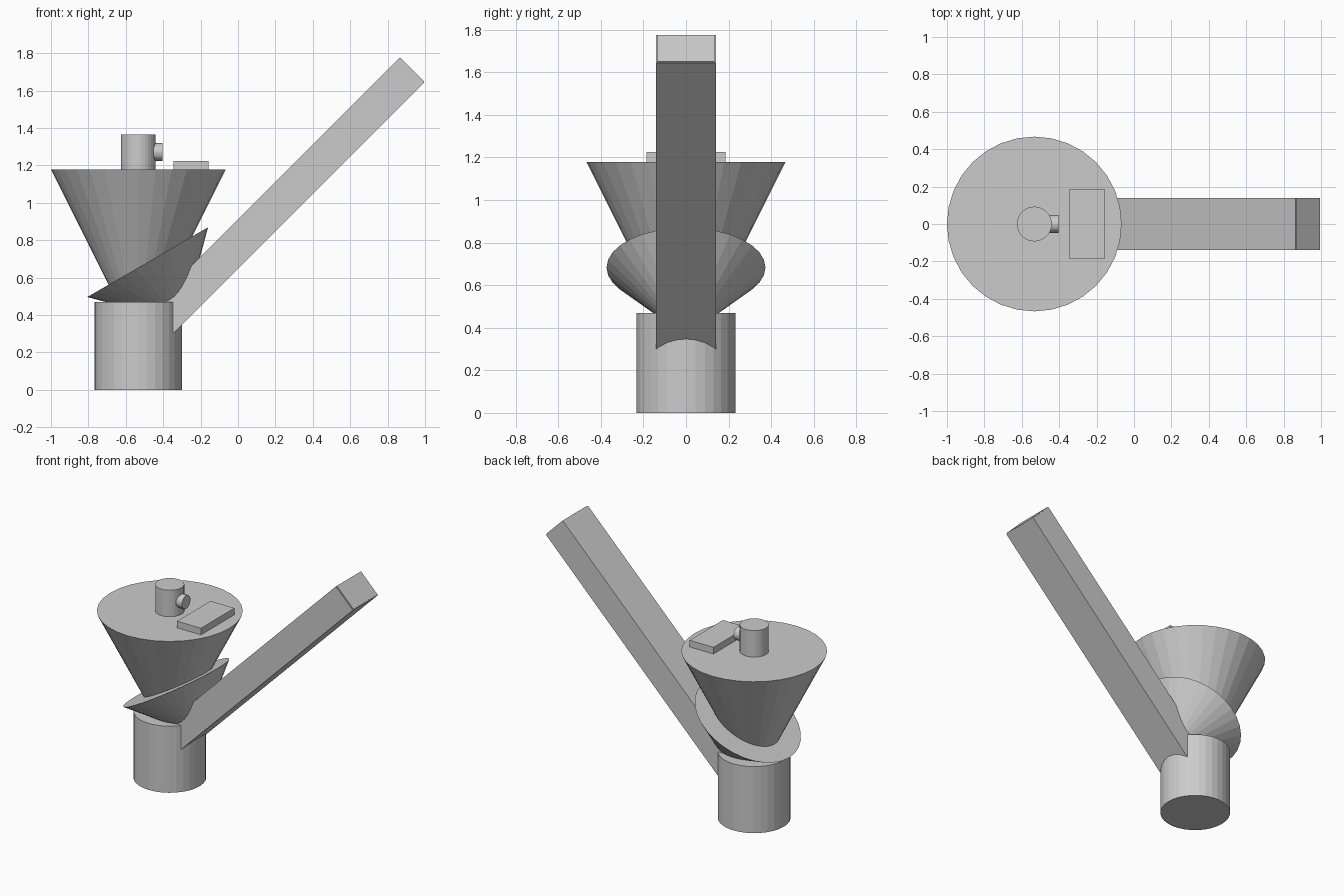
import bpy
from math import radians, sin, cos
from mathutils import Vector

if "Cube" in bpy.data.objects:
    bpy.data.objects.remove(bpy.data.objects["Cube"])

CX = -0.533   # shared vertical axis of base, hopper and cap


def cone(name, r1, r2, depth, loc, rot=(0, 0, 0), sides=32):
    bpy.ops.mesh.primitive_cone_add(vertices=sides, radius1=r1, radius2=r2,
                                    depth=depth, location=loc, rotation=rot)
    bpy.context.object.name = name
    return bpy.context.object


def box(name, size, loc, rot=(0, 0, 0)):
    bpy.ops.mesh.primitive_cube_add(size=1, location=loc, rotation=rot)
    ob = bpy.context.object
    ob.name = name
    ob.scale = size
    bpy.ops.object.transform_apply(location=False, rotation=False, scale=True)
    return ob


# Base drum
cone("base_drum", 0.233, 0.233, 0.47, (CX, 0, 0.235))

# Upright hopper, point down
cone("hopper", 0, 0.467, 0.933, (CX, 0, 1.178 - 0.4665))

# Tilted bowl: 45 degree cone whose rim leans 30 degrees to the left
tilt = radians(30)
axis = Vector((-sin(tilt), 0, cos(tilt)))
rim = Vector((-0.483, 0, 0.683))
cone("tilted_bowl", 0, 0.373, 0.373, rim - axis * 0.1865, (0, -tilt, 0))

# Inclined chute running from inside the drum up to the right
slope = radians(45)
along = Vector((cos(slope), 0, sin(slope)))
end = Vector((0.929, 0, 1.709))
length = 2.06
box("chute", (length, 0.28, 0.188), end - along * length / 2, (0, -slope, 0))
# Thin plate closing the mouth of the chute
box("chute_end_plate", (0.02, 0.27, 0.178), end - along * 0.005, (0, -slope, 0))

# Cap on the hopper with its side knob
cone("cap_post", 0.093, 0.093, 0.187, (CX, 0, 1.2715))
cone("cap_knob", 0.047, 0.047, 0.09, (-0.45, 0, 1.272), (0, radians(90), 0))

# Flat hatch on the hopper top
box("hatch", (0.187, 0.373, 0.08), (-0.252, 0, 1.185))
